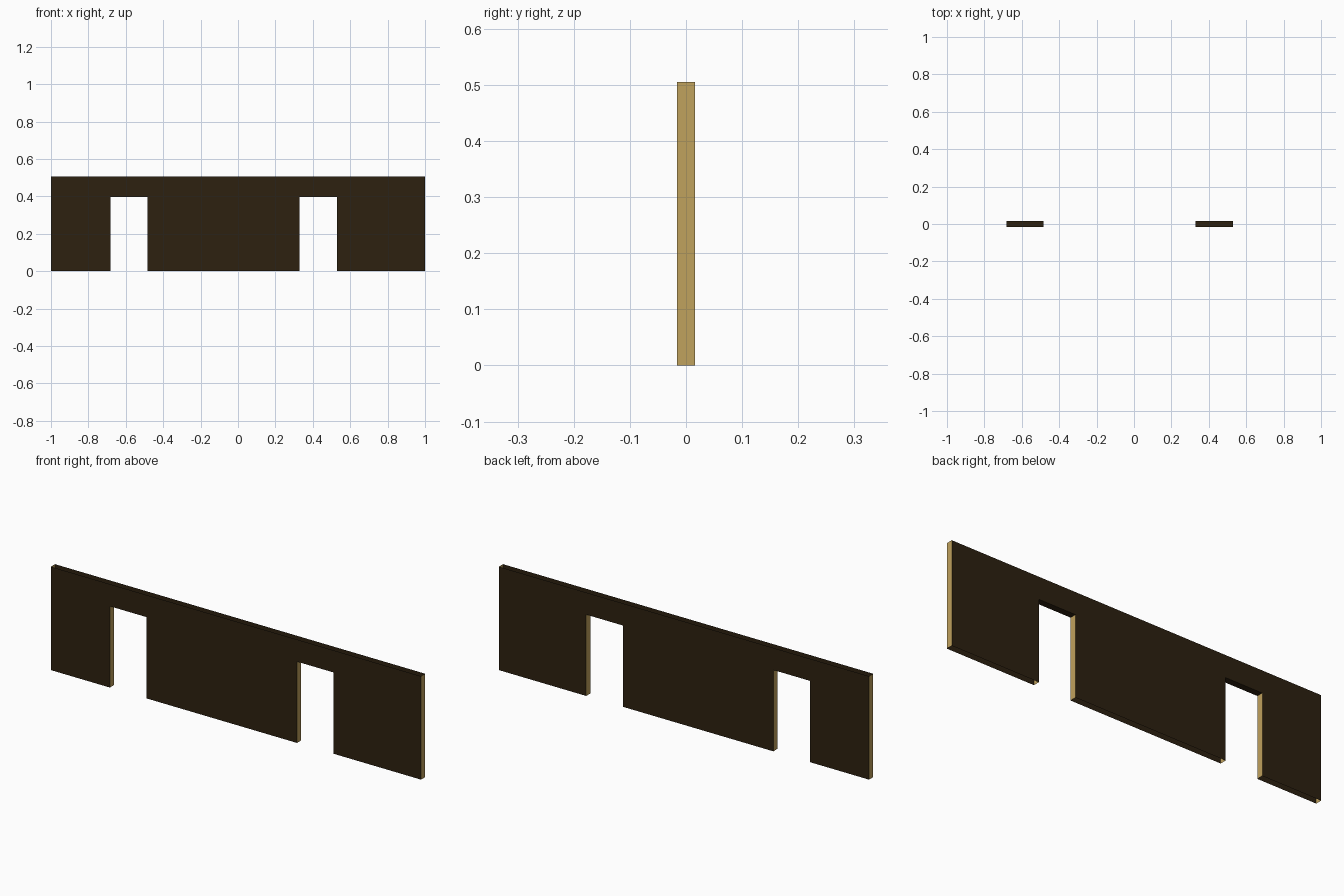
import bpy, bmesh

if "Cube" in bpy.data.objects:
    bpy.data.objects.remove(bpy.data.objects["Cube"])

HALF_Y, TOP, DOOR_TOP = 0.016, 0.505, 0.397
DOORS = [(-0.681, -0.483), (0.33, 0.528)]


def material(name, rgb):
    m = bpy.data.materials.new(name)
    m.diffuse_color = (*rgb, 1.0)
    m.use_nodes = True
    m.node_tree.nodes["Principled BSDF"].inputs["Base Color"].default_value = m.diffuse_color
    return m


dark = material("dark brown", (0.026, 0.015, 0.005))
tan = material("tan", (0.53, 0.36, 0.11))


def quads_object(name, quads, mat):
    bm = bmesh.new()
    for q in quads:
        bm.faces.new([bm.verts.new(p) for p in q])
    bmesh.ops.remove_doubles(bm, verts=bm.verts[:], dist=1e-5)
    mesh = bpy.data.meshes.new(name)
    bm.to_mesh(mesh)
    bm.free()
    mesh.materials.append(mat)
    ob = bpy.data.objects.new(name, mesh)
    bpy.context.collection.objects.link(ob)
    return ob


def panel(x0, x1, z0, z1, y):
    q = [(x0, y, z0), (x1, y, z0), (x1, y, z1), (x0, y, z1)]
    return q if y < 0 else q[::-1]


def end(x, z1, facing):
    h = HALF_Y
    q = [(x, -h, 0), (x, h, 0), (x, h, z1), (x, -h, z1)]
    return q if facing > 0 else q[::-1]


# Front and back wall skins, in strips around the two doorways
xs = [-1.0] + [x for d in DOORS for x in d] + [1.0]
for name, y in (("front_wall", -HALF_Y), ("back_wall", HALF_Y)):
    quads = []
    for i, (a, b) in enumerate(zip(xs, xs[1:])):
        quads.append(panel(a, b, DOOR_TOP, TOP, y))
        if i % 2 == 0:
            quads.append(panel(a, b, 0, DOOR_TOP, y))
    quads_object(name, quads, dark)

# Doorway ceilings (the hollow wall is open at the top and bottom)
quads_object("door_lintels",
             [[(a, -HALF_Y, DOOR_TOP), (a, HALF_Y, DOOR_TOP),
               (b, HALF_Y, DOOR_TOP), (b, -HALF_Y, DOOR_TOP)]
              for a, b in DOORS], dark)

# Doorway jambs
quads_object("door_jambs",
             [end(x, DOOR_TOP, f) for a, b in DOORS for x, f in ((a, 1), (b, -1))], tan)

# Wall ends
quads_object("wall_ends", [end(-1, TOP, -1), end(1, TOP, 1)], tan)
